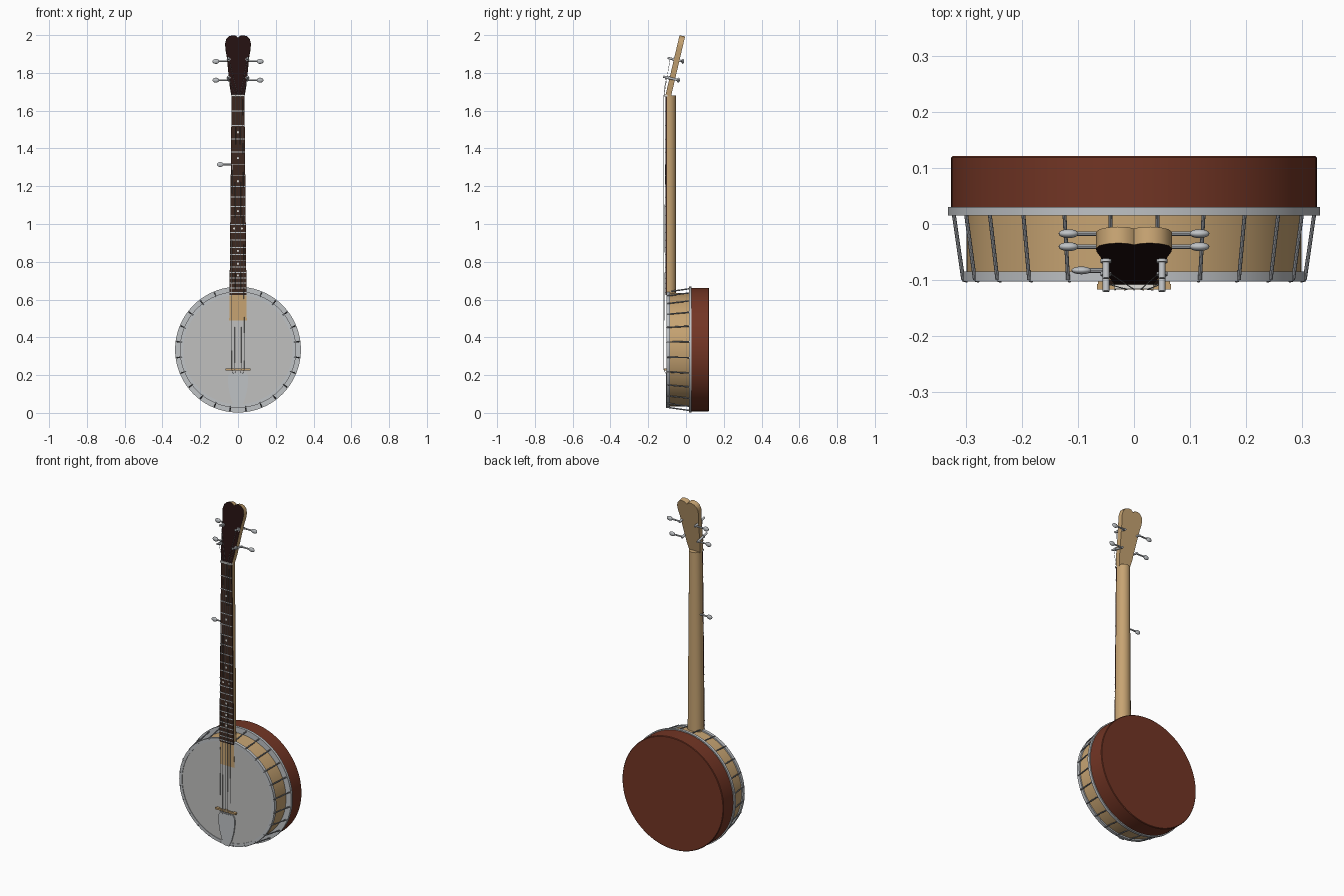
import bpy, bmesh, math
from mathutils import Vector, Matrix

cube = bpy.data.objects.get("Cube")
if cube:
    bpy.data.objects.remove(cube, do_unlink=True)


def material(name, rgb, metallic=0.0):
    m = bpy.data.materials.new(name)
    m.use_nodes = True
    m.diffuse_color = (*rgb, 1)
    m.node_tree.nodes["Principled BSDF"].inputs["Base Color"].default_value = (*rgb, 1)
    return m


MAPLE = material("maple", (0.57, 0.37, 0.17))
MAHOGANY = material("mahogany", (0.17, 0.036, 0.018))
ROSEWOOD = material("rosewood", (0.045, 0.02, 0.013))
VENEER = material("dark veneer", (0.016, 0.005, 0.005))
SKIN = material("drum skin", (0.53, 0.53, 0.52))
METAL = material("nickel", (0.52, 0.54, 0.56))
STEEL = material("steel", (0.28, 0.29, 0.31))
PEARL = material("pearl", (0.75, 0.74, 0.7))

CENTRE_Z = 0.335      # middle of the drum
NUT_Z, BRIDGE_Z = 1.68, 0.23
SCALE = NUT_Z - BRIDGE_Z
BOARD_Y = -0.108      # front of the fingerboard


def finish(name, bm, *mats, smooth=True):
    bmesh.ops.recalc_face_normals(bm, faces=bm.faces)
    mesh = bpy.data.meshes.new(name)
    bm.to_mesh(mesh)
    bm.free()
    for m in mats:
        mesh.materials.append(m)
    ob = bpy.data.objects.new(name, mesh)
    bpy.context.collection.objects.link(ob)
    if smooth:
        bpy.ops.object.select_all(action="DESELECT")
        ob.select_set(True)
        bpy.context.view_layer.objects.active = ob
        bpy.ops.object.shade_smooth_by_angle(angle=math.radians(35))
    return ob


def lathe(name, profile, mat, closed=False, steps=96):
    """Spin (radius, y) points around the drum axis."""
    bm = bmesh.new()
    verts = [bm.verts.new((r, y, CENTRE_Z)) for r, y in profile]
    pairs = list(zip(verts, verts[1:])) + ([(verts[-1], verts[0])] if closed else [])
    edges = [bm.edges.new(p) for p in pairs]
    bmesh.ops.spin(bm, geom=verts + edges, cent=(0, 0, CENTRE_Z), axis=(0, 1, 0),
                   angle=math.tau, steps=steps, use_duplicate=False)
    bmesh.ops.remove_doubles(bm, verts=bm.verts, dist=1e-5)
    return finish(name, bm, mat)


def ring(name, r0, r1, y0, y1, mat):
    return lathe(name, [(r0, y0), (r1, y0), (r1, y1), (r0, y1)], mat, True)


def add_rod(bm, a, b, radius, sides=10):
    a, b = Vector(a), Vector(b)
    turn = (b - a).to_track_quat("Z", "Y").to_matrix().to_4x4()
    bmesh.ops.create_cone(bm, cap_ends=True, segments=sides, radius1=radius, radius2=radius,
                          depth=(b - a).length, matrix=Matrix.Translation((a + b) / 2) @ turn)


def add_box(bm, centre, size):
    bmesh.ops.create_cube(bm, size=1, matrix=Matrix.Translation(centre) @ Matrix.Diagonal((*size, 1)))


def add_ball(bm, centre, size):
    bmesh.ops.create_uvsphere(bm, u_segments=16, v_segments=10, radius=1,
                              matrix=Matrix.Translation(centre) @ Matrix.Diagonal((*size, 1)))


def loft(bm, sections):
    """Join equal loops of points into a capped solid."""
    loops = [[bm.verts.new(p) for p in s] for s in sections]
    n = len(loops[0])
    for low, high in zip(loops, loops[1:]):
        for i in range(n):
            j = (i + 1) % n
            bm.faces.new((low[i], low[j], high[j], high[i]))
    bm.faces.new(loops[0])
    bm.faces.new(loops[-1])


def neck_width(z):
    return 0.034 + 0.011 * (NUT_Z - z) / (NUT_Z - 0.63)


# Drum: resonator, flange, wooden rim, skin and tension hoop
lathe("resonator", [(0, 0.122), (0.324, 0.122), (0.327, 0.119), (0.327, 0.025), (0, 0.025)], MAHOGANY)
ring("flange", 0.295, 0.333, 0.015, 0.03, METAL)
ring("drum_rim", 0.28, 0.3, -0.088, 0.02, MAPLE)
ring("tension_hoop", 0.29, 0.308, -0.103, -0.085, METAL)
lathe("drum_skin", [(0, -0.1), (0.291, -0.1), (0.291, -0.09), (0, -0.09)], SKIN)

# Tension hooks around the rim
bm = bmesh.new()
for i in range(24):
    a = math.tau * (i + 0.5) / 24
    out = Vector((math.sin(a), 0, math.cos(a)))
    mid = Vector((0, 0, CENTRE_Z))
    top = mid + out * 0.308 + Vector((0, -0.1, 0))
    add_rod(bm, top, mid + out * 0.325 + Vector((0, 0.017, 0)), 0.0035, 8)
    add_rod(bm, top, mid + out * 0.3 + Vector((0, -0.102, 0)), 0.003, 8)
finish("tension_hooks", bm, STEEL)

# Neck with a half-round back, running into the drum
bm = bmesh.new()
sections = []
for z in (0.49, NUT_Z):
    w = neck_width(z)
    arc = [math.pi * i / 16 for i in range(17)]
    sections.append([(w, -0.1005, z)] +
                    [(w * math.cos(t), -0.09 + 0.038 * math.sin(t), z) for t in arc] +
                    [(-w, -0.1005, z)])
loft(bm, sections)
finish("neck", bm, MAPLE)

# Fingerboard
bm = bmesh.new()
loft(bm, [[(sx * neck_width(z), y, z) for sx, y in
           ((-1, BOARD_Y), (1, BOARD_Y), (1, -0.1), (-1, -0.1))] for z in (0.625, NUT_Z)])
finish("fingerboard", bm, ROSEWOOD, smooth=False)


def fret_z(n):
    return BRIDGE_Z + SCALE * 2 ** (-n / 12)


# Frets, position markers and nut
bm = bmesh.new()
for n in range(1, 23):
    z = fret_z(n)
    add_box(bm, (0, BOARD_Y, z), (2 * neck_width(z), 0.004, 0.005))
finish("frets", bm, METAL, smooth=False)
bm = bmesh.new()
for n in (3, 5, 7, 10, 12, 15, 17, 19):
    z = (fret_z(n) + fret_z(n - 1)) / 2
    for x in ((-0.02, 0.02) if n == 12 else (0,)):
        add_rod(bm, (x, BOARD_Y - 0.001, z), (x, BOARD_Y + 0.002, z), 0.006, 12)
finish("position_markers", bm, PEARL, smooth=False)
bm = bmesh.new()
add_box(bm, (0, -0.107, NUT_Z), (0.07, 0.018, 0.01))
finish("nut", bm, PEARL, smooth=False)

# Headstock: tilted outline with a two-lobed top and a dark front
TILT = Matrix.Translation((0, -0.109, NUT_Z)) @ Matrix.Rotation(-math.radians(13.2), 4, "X")
half = [(0.034, 0), (0.043, 0.05), (0.051, 0.13), (0.06, 0.22), (0.067, 0.26), (0.068, 0.285),
        (0.062, 0.308), (0.048, 0.322), (0.03, 0.328), (0.012, 0.325)]
outline = half + [(0, 0.314)] + [(-x, h) for x, h in reversed(half)]
bm = bmesh.new()
loft(bm, [[TILT @ Vector((x, y, h)) for x, h in outline] for y in (0, 0.03)])
head = finish("headstock", bm, MAPLE, VENEER)
for p in head.data.polygons:
    p.material_index = 1 if p.normal.y < -0.9 else 0

# Four headstock pegs and the short-string peg
bm = bmesh.new()
posts = {}
for h in (0.095, 0.197):
    for s in (-1, 1):
        x = s * 0.05
        add_rod(bm, TILT @ Vector((x, -0.034, h)), TILT @ Vector((x, 0.055, h)), 0.006, 12)
        add_rod(bm, TILT @ Vector((x, -0.005, h)), TILT @ Vector((x, 0.001, h)), 0.01, 12)
        shaft = TILT @ Vector((x, 0.048, h))
        button = Vector((s * 0.117, shaft.y, shaft.z))
        add_rod(bm, shaft, button, 0.0045)
        add_ball(bm, button, (0.018, 0.008, 0.013))
        posts[s, h] = TILT @ Vector((x, -0.02, h))
add_rod(bm, (-0.03, -0.083, 1.315), (-0.09, -0.083, 1.315), 0.0045)
add_ball(bm, (-0.094, -0.083, 1.315), (0.018, 0.007, 0.013))
finish("tuning_pegs", bm, METAL)

# Bridge with three feet
bm = bmesh.new()
add_box(bm, (0, -0.112, BRIDGE_Z), (0.132, 0.01, 0.01))
for x in (-0.055, 0, 0.055):
    add_box(bm, (x, -0.103, BRIDGE_Z), (0.018, 0.012, 0.009))
finish("bridge", bm, MAPLE, smooth=False)

# Tailpiece
half = [(0.016, 0.025), (0.032, 0.06), (0.046, 0.11), (0.053, 0.16), (0.052, 0.195), (0.04, 0.213)]
outline = half + [(-x, z) for x, z in reversed(half)]
bm = bmesh.new()
loft(bm, [[(x, y, z) for x, z in outline] for y in (-0.107, -0.1)])
finish("tailpiece", bm, METAL, smooth=False)

# Strings from tailpiece over bridge and nut to the pegs
bm = bmesh.new()
ends = [None, posts[-1, 0.095], posts[-1, 0.197], posts[1, 0.197], posts[1, 0.095]]
for i, end in enumerate(ends):
    k = i - 2
    path = [Vector((k * 0.012, -0.106, 0.205)), Vector((k * 0.017, -0.118, BRIDGE_Z))]
    if end is None:
        path.append(Vector((-0.031, -0.11, 1.315)))
    else:
        path += [Vector((k * 0.012, -0.117, NUT_Z)), end]
    for a, b in zip(path, path[1:]):
        add_rod(bm, a, b, 0.001, 6)
finish("strings", bm, METAL)
